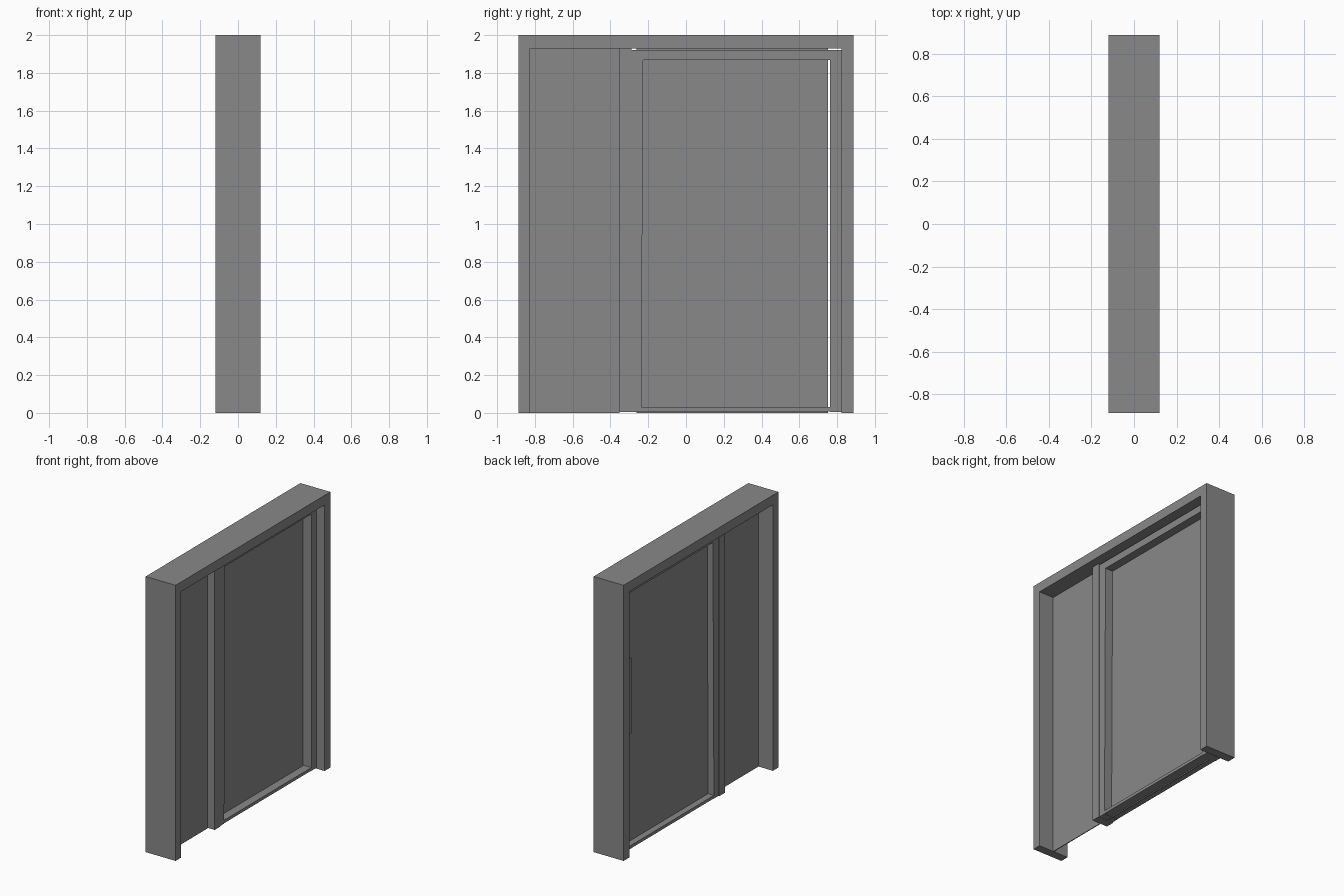
import bpy, bmesh

if "Cube" in bpy.data.objects:
    bpy.data.objects.remove(bpy.data.objects["Cube"])

grey = bpy.data.materials.new("plain grey")
grey.diffuse_color = (0.25, 0.25, 0.25, 1)
grey.use_nodes = True
grey.node_tree.nodes["Principled BSDF"].inputs["Base Color"].default_value = grey.diffuse_color


def prism(name, profile, x0, x1):
    """Extrude a (y, z) outline along x."""
    bm = bmesh.new()
    face = bm.faces.new([bm.verts.new((x0, y, z)) for y, z in profile])
    ext = bmesh.ops.extrude_face_region(bm, geom=[face])
    moved = [v for v in ext["geom"] if isinstance(v, bmesh.types.BMVert)]
    bmesh.ops.translate(bm, verts=moved, vec=(x1 - x0, 0, 0))
    bmesh.ops.recalc_face_normals(bm, faces=bm.faces)
    mesh = bpy.data.meshes.new(name)
    bm.to_mesh(mesh)
    bm.free()
    mesh.materials.append(grey)
    obj = bpy.data.objects.new(name, mesh)
    bpy.context.collection.objects.link(obj)
    return obj


def box(name, x, y, z):
    return prism(name, [(y[0], z[0]), (y[1], z[0]), (y[1], z[1]), (y[0], z[1])], *x)


# Outer frame: one upside-down U of two jambs and a header
W, J, H, T = 0.887, 0.822, 2.0, 1.93
prism("outer_frame", [(-W, 0), (-J - 0.003, 0), (-J - 0.003, T), (J, T),
                      (J, 0), (W, 0), (W, H), (-W, H)], -0.12, 0.12)

# Fixed side panel and the mullion that holds it
box("side_panel", (-0.004, 0.002), (-J - 0.003, -0.353), (0, T))
box("mullion", (-0.064, 0.06), (-0.353, -0.289), (0.005, T))

# Door leaf: tapered left stile, right stile and two rails
D = (-0.058, 0.055)
TOP = 1.921
prism("door_left_stile", [(-0.289, 0.006), (-0.237, 0.006), (-0.226, TOP), (-0.289, TOP)], *D)
box("door_right_stile", D, (0.762, J), (0.006, TOP))
box("door_top_rail", D, (-0.227, 0.762), (1.868, TOP))
box("door_bottom_rail", D, (-0.237, 0.762), (0.008, 0.03))

# Door panel, short of the right stile by a narrow gap
box("door_panel", (-0.012, -0.006), (-0.262, 0.752), (0, T))

# Pull handle on the back of the right stile
box("handle_bar", (-0.107, -0.09), (0.78, 0.8), (0.88, 1.43))
for i, z in enumerate((0.95, 1.36)):
    box(f"handle_post_{i + 1}", (-0.095, -0.056), (0.783, 0.797), (z - 0.008, z + 0.008))
